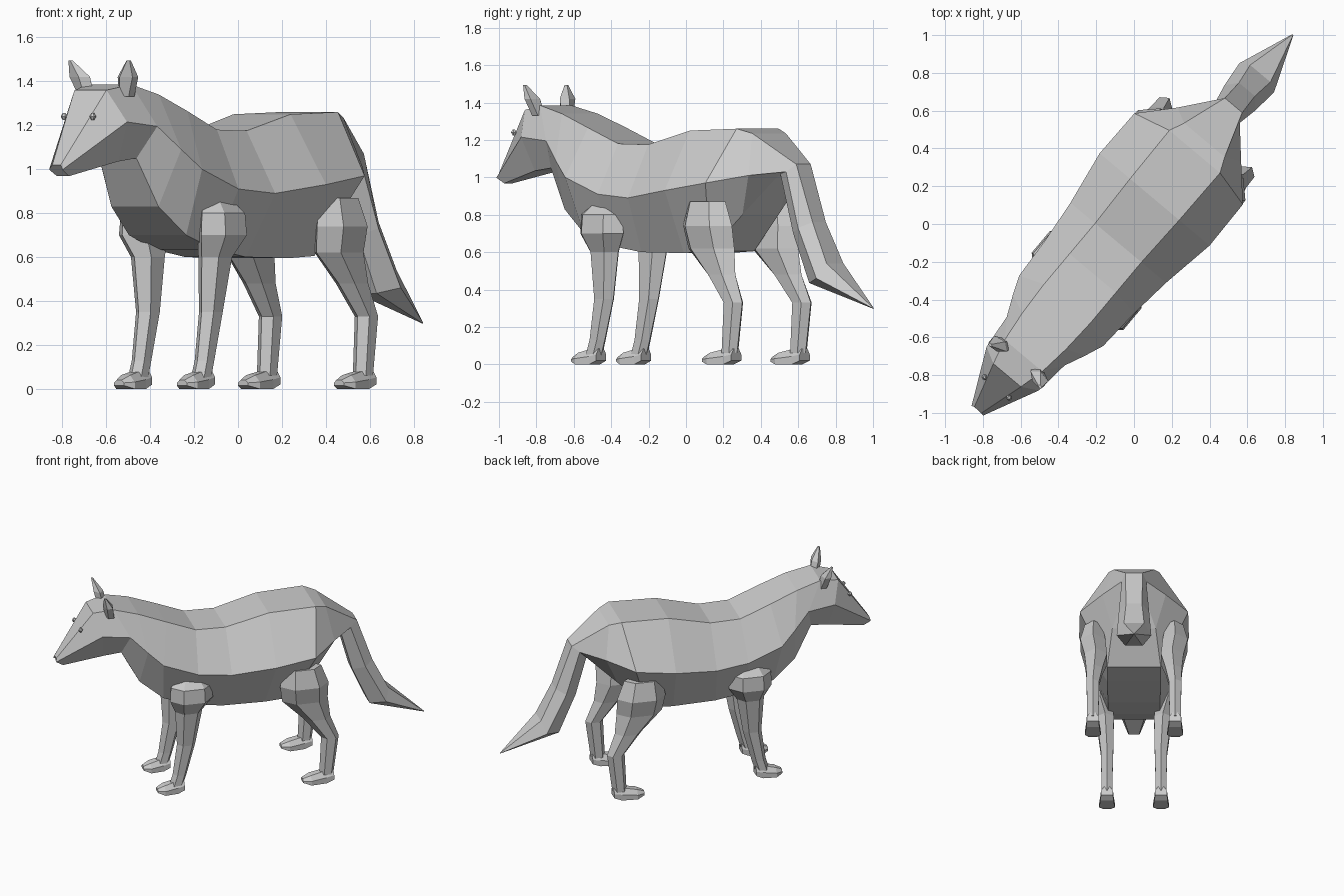
import bpy, bmesh, math
from math import sin, cos, pi, radians

TURN = radians(-40)   # animal stands diagonally; parts are built along local Y, head at -Y


def loft(name, rings, mirror=False):
    """Skin equal-sized rings of points, cap both ends, turn into place."""
    bm = bmesh.new()
    rows = [[bm.verts.new(p) for p in r] for r in rings]
    n = len(rows[0])
    for a, b in zip(rows, rows[1:]):
        for i in range(n):
            j = (i + 1) % n
            bm.faces.new((a[i], a[j], b[j], b[i]))
    bm.faces.new(rows[0])
    bm.faces.new(rows[-1])
    bmesh.ops.remove_doubles(bm, verts=bm.verts, dist=0.0005)
    bmesh.ops.recalc_face_normals(bm, faces=bm.faces)
    me = bpy.data.meshes.new(name)
    bm.to_mesh(me)
    bm.free()
    ob = bpy.data.objects.new(name, me)
    bpy.context.collection.objects.link(ob)
    ob.rotation_euler.z = TURN
    if mirror:
        ob.modifiers.new("both_sides", 'MIRROR')
    return ob


def hex_section(ty, tw, tz, my, mw, mz, by, bw, bz):
    """Six-sided section from top, middle and bottom (y, half width, z)."""
    return [(tw, ty, tz), (mw, my, mz), (bw, by, bz),
            (-bw, by, bz), (-mw, my, mz), (-tw, ty, tz)]


def flat_ring(y, x, z, ry, rx, n=6, tilt=0.0):
    """Horizontal oval ring, optionally tilted along y."""
    return [(x + rx * cos(2 * pi * (i + .5) / n), y + ry * sin(2 * pi * (i + .5) / n),
             z + tilt * sin(2 * pi * (i + .5) / n)) for i in range(n)]


# Head, neck and trunk
tail_root = (.82, .06, 1.07, .77, .085, 1.03, .70, .05, 1.02)
body = [
    (-1.285, .025, 1.02, -1.29, .04, .998, -1.24, .035, .968),
    (-1.045, .095, 1.36, -1.00, .18, 1.215, -.97, .10, 1.035),
    (-.91, .13, 1.385, -.81, .20, 1.195, -.85, .11, 1.05),
    (-.74, .15, 1.34, -.70, .25, 1.09, -.73, .14, .83),
    (-.55, .16, 1.265, -.60, .29, 1.00, -.57, .17, .70),
    (-.34, .16, 1.18, -.36, .305, .91, -.38, .18, .635),
    (-.13, .16, 1.175, -.13, .33, .89, -.16, .18, .60),
    (.17, .17, 1.25, .17, .38, .93, .14, .185, .595),
    (.50, .175, 1.26, .45, .375, .97, .32, .185, .605),
    (.58, .14, 1.235, .62, .22, 1.01, .52, .15, .80),
    tail_root]
loft("body", [hex_section(*r) for r in body])

# Bushy tail
tail = [
    tail_root,
    (.93, .055, .76, .87, .105, .73, .79, .05, .70),
    (1.04, .07, .54, 1.01, .12, .46, .91, .06, .435),
    (1.308, .002, .302, 1.308, .004, .30, 1.306, .002, .298)]
loft("tail", [hex_section(*r) for r in tail])

# Front legs: shoulder, shin, ankle
front = [(-.39, .19, .88, .07, .05), (-.39, .235, .80, .145, .085),
         (-.39, .235, .70, .15, .095), (-.40, .20, .60, .095, .07),
         (-.415, .187, .35, .065, .05), (-.46, .187, .13, .05, .043),
         (-.485, .187, .05, .05, .045)]
loft("front_legs", [flat_ring(*r) for r in front], True)

# Hind legs: thigh, knee, hock, ankle
hind = [(.38, .28, .87, .13, .07), (.39, .285, .74, .17, .10),
        (.40, .265, .62, .16, .09), (.48, .275, .48, .095, .065),
        (.57, .285, .33, .062, .05), (.545, .285, .06, .05, .045)]
loft("hind_legs", [flat_ring(*r) for r in hind], True)


# Paws: short lofts running from heel to toe
def paws(name, x, heel, toe):
    span = toe - heel
    rings = []
    for f, w, top, low in ((0, .042, .085, .02), (.25, .045, .085, 0),
                           (.75, .055, .062, 0), (1, .03, .04, .015)):
        y = heel + span * f
        rings.append([(x + w, y, low), (x + w, y, (top + low) / 2), (x + w * .5, y, top),
                      (x - w * .5, y, top), (x - w, y, (top + low) / 2), (x - w, y, low)])
    loft(name, rings, True)


paws("front_paws", .187, -.435, -.62)
paws("hind_paws", .285, .59, .375)

# Ears
ear = [(-.93, .115, 1.33, .035, .04), (-.95, .14, 1.42, .035, .058),
       (-.98, .172, 1.495, .008, .012)]
loft("ears", [flat_ring(*r, n=5) for r in ear], True)

# Eyes
eye = [(-1.13, .085, 1.225, .007, .007), (-1.13, .085, 1.24, .016, .016),
       (-1.13, .085, 1.255, .007, .007)]
loft("eyes", [flat_ring(*r) for r in eye], True)
